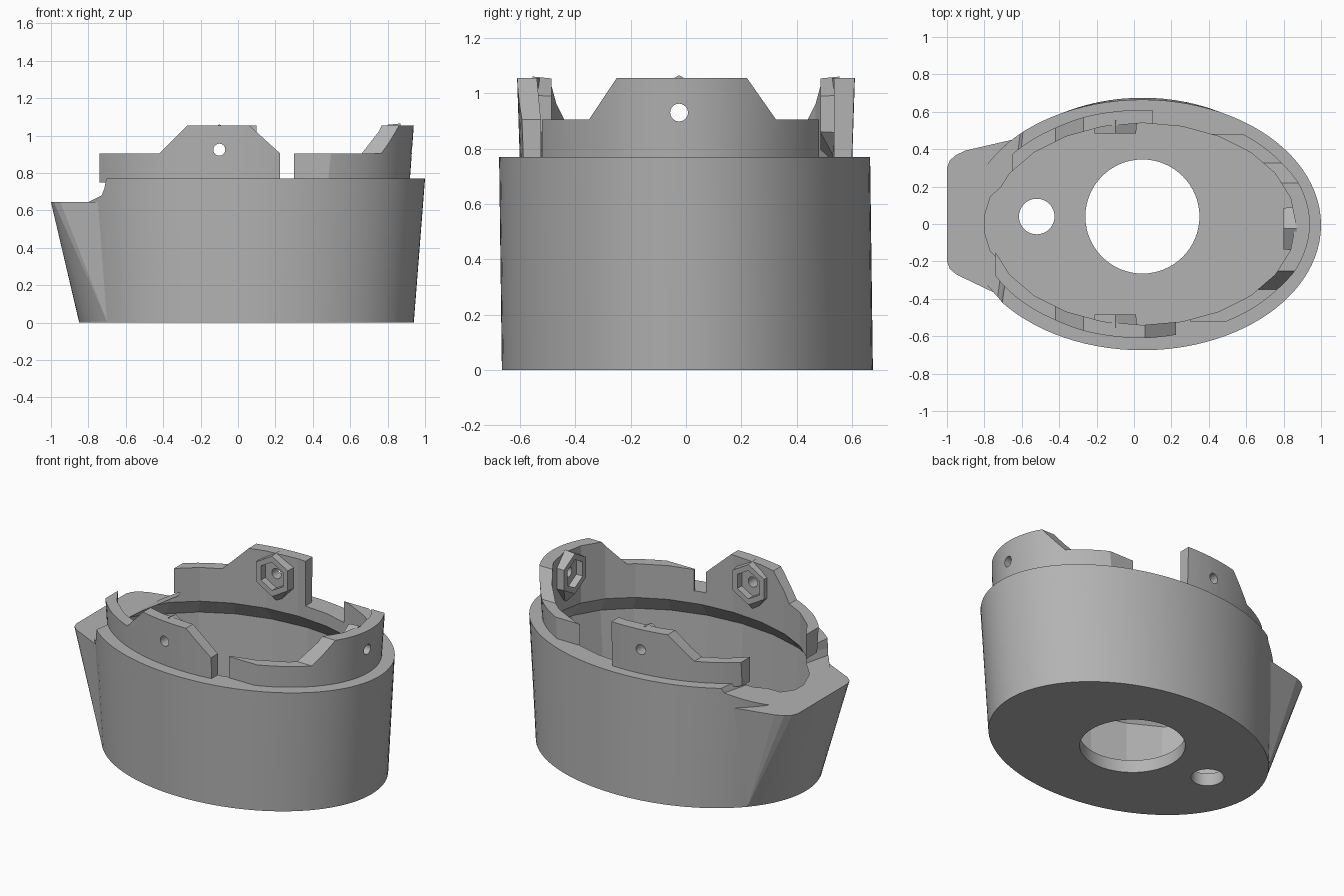
import bpy, bmesh
from math import cos, sin, pi, sqrt
from mathutils import Vector

cube = bpy.data.objects.get("Cube")
if cube:
    bpy.data.objects.remove(cube, do_unlink=True)

grey = bpy.data.materials.new("plain grey")
grey.use_nodes = True
grey.diffuse_color = (0.45, 0.45, 0.45, 1)
grey.node_tree.nodes["Principled BSDF"].inputs["Base Color"].default_value = grey.diffuse_color
CX = 0.045


def finish(name, bm):
    bmesh.ops.recalc_face_normals(bm, faces=bm.faces)
    mesh = bpy.data.meshes.new(name)
    bm.to_mesh(mesh)
    bm.free()
    mesh.materials.append(grey)
    obj = bpy.data.objects.new(name, mesh)
    bpy.context.collection.objects.link(obj)
    return obj


def loft(name, sections, n, cx=CX):
    """Stack of ellipses (z, rx, ry, cy), capped at both ends."""
    bm = bmesh.new()
    rings = [[bm.verts.new((cx + rx * cos(2 * pi * i / n), cy + ry * sin(2 * pi * i / n), z))
              for i in range(n)] for z, rx, ry, cy in sections]
    for low, high in zip(rings, rings[1:]):
        for i in range(n):
            j = (i + 1) % n
            bm.faces.new((low[i], low[j], high[j], high[i]))
    bm.faces.new(rings[0])
    bm.faces.new(rings[-1])
    return finish(name, bm)


def hull(name, points):
    bm = bmesh.new()
    for p in points:
        bm.verts.new(p)
    result = bmesh.ops.convex_hull(bm, input=bm.verts)
    loose = [v for v in result["geom_interior"] if isinstance(v, bmesh.types.BMVert)]
    bmesh.ops.delete(bm, geom=loose, context="VERTS")
    bmesh.ops.dissolve_limit(bm, angle_limit=0.005, verts=bm.verts, edges=bm.edges)
    return finish(name, bm)


def prism(name, near, far):
    bm = bmesh.new()
    a, b = [[bm.verts.new(p) for p in side] for side in (near, far)]
    bm.faces.new(a)
    bm.faces.new(b)
    for i in range(len(a)):
        j = (i + 1) % len(a)
        bm.faces.new((a[i], a[j], b[j], b[i]))
    return finish(name, bm)


def combine(obj, other, operation):
    mod = obj.modifiers.new("combine", "BOOLEAN")
    mod.operation, mod.object, mod.solver = operation, other, "EXACT"
    graph = bpy.context.evaluated_depsgraph_get()
    mesh = bpy.data.meshes.new_from_object(obj.evaluated_get(graph))
    obj.modifiers.clear()
    obj.data = mesh
    bpy.data.objects.remove(other, do_unlink=True)


def shade(obj):
    bpy.ops.object.select_all(action="DESELECT")
    obj.select_set(True)
    bpy.context.view_layer.objects.active = obj
    bpy.ops.object.shade_smooth_by_angle(angle=0.14)


# Cup body with the flared lip at its narrow end
cup = loft("cup", [(0, 0.895, 0.67, 0.005), (0.77, 0.955, 0.67, -0.005)], 96)
arc = [pi + 0.59 * (i / 8 - 1) for i in range(17)]
lip_base = [(CX + 0.894 * cos(a), 0.005 + 0.669 * sin(a), 0) for a in arc]
lip_top = [(-0.61, 0.46), (-0.9, 0.393), (-0.95, 0.37), (-0.985, 0.34), (-1, 0.3),
           (-1, -0.2), (-0.985, -0.24), (-0.95, -0.27), (-0.82, -0.31), (-0.72, -0.38)]
combine(cup, hull("lip", lip_base + [(x, y, 0.645) for x, y in lip_top]), "UNION")

# Angled step from the rim down to the lip
step = [(x, y, z) for y, top in ((-0.9, -0.8), (0.9, -0.55))
        for x, z in ((-1.3, 0.645), (-0.8, 0.645), (top, 0.77), (top + 0.06, 0.9), (-1.3, 0.9))]
combine(cup, hull("step_cutter", step), "DIFFERENCE")

# Faceted cavity that narrows under the rim and ends flat at the lip
cavity = loft("cavity_cutter", [(0.08, 0.86, 0.61, 0), (0.58, 0.9, 0.635, 0),
                                (0.69, 0.82, 0.54, 0), (0.9, 0.82, 0.54, 0)], 24)
limit = hull("cavity_limit", [(x, y, z) for x in (-0.8, 1.2) for y in (-1, 1) for z in (0, 1)])
combine(cavity, limit, "INTERSECT")
combine(cup, cavity, "DIFFERENCE")

# Round openings in the floor
for x, r in ((0.045, 0.305), (-0.52, 0.095)):
    hole = loft("floor_hole_cutter", [(-0.1, r, r, 0.04), (0.2, r, r, 0.04)], 64, x)
    combine(cup, hole, "DIFFERENCE")
shade(cup)


# Upright tabs, each with a hexagonal nut holder and a screw hole
def make_tab(name, profile, centre, inward):
    tab = loft(name, [(0.75, 0.873, 0.6, 0), (1.055, 0.895, 0.61, 0)], 96)
    bore = loft("bore_cutter", [(0.6, 0.82, 0.54, 0), (1.2, 0.82, 0.54, 0)], 24)
    combine(tab, bore, "DIFFERENCE")
    inward = Vector(inward)
    side = Vector((-inward.y, inward.x, 0))
    if inward.y:
        far = -1.2 * inward.y
        ends = [[(u, y, z) for u, z in profile] for y in (far, 0)]
    else:
        ends = [[(x, u, z) for u, z in profile] for x in (0.3, 1.2)]
    combine(tab, prism("tab_outline", *ends), "INTERSECT")

    def ring(radius, depth, n):
        return [Vector(centre) + inward * depth + side * radius * sin(2 * pi * i / n)
                + Vector((0, 0, radius * cos(2 * pi * i / n))) for i in range(n)]

    foot = Vector((centre[0], centre[1], 0.73)) - inward * 0.02
    holder = hull("nut_holder", ring(0.135, -0.02, 6) + ring(0.128, 0.05, 6) + [foot])
    combine(tab, holder, "UNION")
    combine(tab, prism("nut_cutter", ring(0.09, 0.005, 6), ring(0.09, 0.2, 6)), "DIFFERENCE")
    combine(tab, prism("screw_cutter", ring(0.032, -0.2, 32), ring(0.032, 0.2, 32)), "DIFFERENCE")
    shade(tab)


low, high, base = 0.905, 1.055, 0.7
make_tab("front_tab", [(-0.74, base), (-0.74, low), (-0.42, low), (-0.27, high),
                       (0.06, high), (0.225, low), (0.225, base)],
         (-0.1, -0.535, 0.925), (0, 1, 0))
make_tab("back_tab", [(-0.65, base), (-0.65, low), (-0.42, low), (-0.27, high),
                      (0.1, high), (0.1, base)],
         (-0.1, 0.535, 0.925), (0, -1, 0))
make_tab("left_tab", [(-0.52, base), (-0.52, low), (-0.35, low), (-0.25, high),
                      (0.22, high), (0.325, low), (0.48, low), (0.48, base)],
         (0.85, -0.025, 0.93), (-1, 0, 0))
